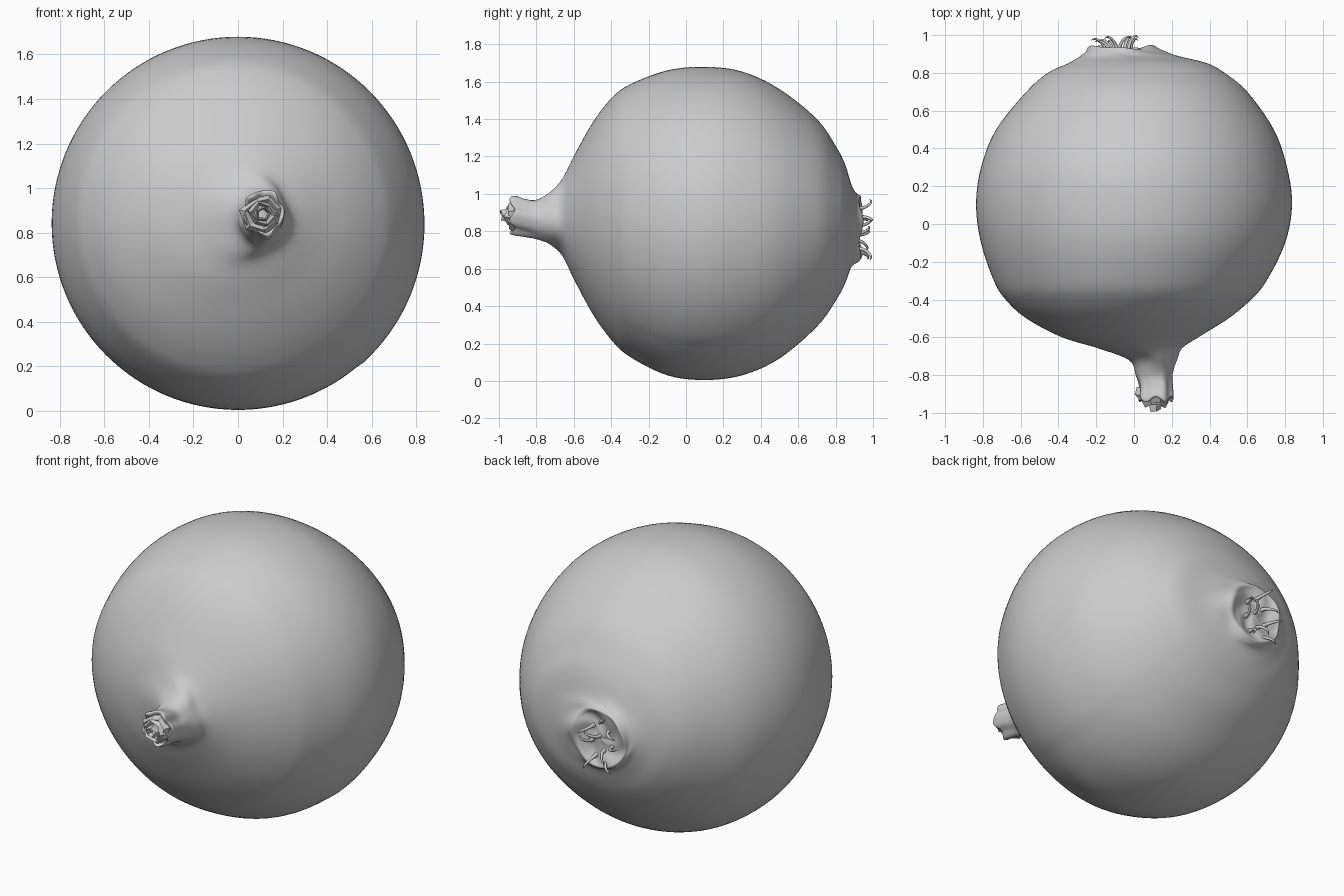
import bpy, bmesh, math, random
from mathutils import Vector

random.seed(4)
if "Cube" in bpy.data.objects:
    bpy.data.objects.remove(bpy.data.objects["Cube"])

grey = bpy.data.materials.new("plain grey")
grey.use_nodes = True
grey.diffuse_color = (0.6, 0.6, 0.6, 1)
grey.node_tree.nodes["Principled BSDF"].inputs["Base Color"].default_value = grey.diffuse_color


def loft(name, rings, caps=True):
    """Skin closed rings of points into one object."""
    bm = bmesh.new()
    loops = [[bm.verts.new(p) for p in ring] for ring in rings]
    n = len(loops[0])
    for a, b in zip(loops, loops[1:]):
        for i in range(n):
            j = (i + 1) % n
            bm.faces.new((a[i], a[j], b[j], b[i]))
    if caps:
        bm.faces.new(loops[0])
        bm.faces.new(loops[-1])
    bmesh.ops.recalc_face_normals(bm, faces=bm.faces)
    mesh = bpy.data.meshes.new(name)
    bm.to_mesh(mesh)
    bm.free()
    mesh.materials.append(grey)
    obj = bpy.data.objects.new(name, mesh)
    bpy.context.collection.objects.link(obj)
    return obj


def smooth(obj, angle):
    bpy.ops.object.select_all(action="DESELECT")
    obj.select_set(True)
    bpy.context.view_layer.objects.active = obj
    bpy.ops.object.shade_smooth_by_angle(angle=math.radians(angle))


def spline(keys, steps):
    """Catmull-Rom through the keys."""
    pts = [Vector(k) for k in keys]
    pts = [pts[0]] + pts + [pts[-1]]
    out = []
    for a, b, c, d in zip(pts, pts[1:], pts[2:], pts[3:]):
        for s in range(steps):
            t = s / steps
            out.append(0.5 * (2 * b + (c - a) * t + (2 * a - 5 * b + 4 * c - d) * t * t
                              + (3 * b - a - 3 * c + d) * t ** 3))
    return out + [pts[-1]]


def bump(x, centre, width):
    return math.exp(-((x - centre) / width) ** 2)


# Bulb: each key is y, centre x, centre z, radius x, radius z
KEYS = [
    (-.88, .11, .88, .05, .05), (-.925, .115, .885, .08, .085),
    (-.92, .115, .89, .09, .102), (-.86, .115, .875, .088, .1),
    (-.8, .105, .865, .097, .105), (-.72, .1, .87, .125, .142),
    (-.66, .035, .875, .215, .205), (-.6, -.02, .873, .36, .328),
    (-.5, -.035, .87, .535, .51), (-.4, -.03, .865, .65, .645),
    (-.3, -.02, .857, .722, .728), (-.1, -.005, .845, .805, .815),
    (.1, 0, .842, .836, .837), (.3, 0, .842, .81, .812),
    (.5, .005, .84, .735, .72), (.7, .015, .845, .585, .555),
    (.8, .012, .842, .468, .415), (.85, .02, .84, .37, .32),
    (.885, -.02, .83, .27, .22), (.915, -.06, .82, .2, .185),
    (.935, -.075, .82, .172, .168), (.925, -.08, .82, .14, .14),
    (.91, -.08, .82, .08, .08), (.918, -.08, .82, .01, .01),
]
SIDES = 128
SEAM = math.radians(-50)
rings = []
for y, cx, cz, rx, rz in spline(KEYS, 5):
    ring = []
    for i in range(SIDES):
        a = 2 * math.pi * i / SIDES
        # Folded neck
        k = 1 + bump(y, -.9, .1) * (.06 * math.cos(5 * a + .6) + .03 * math.sin(8 * a))
        k += bump(y, -.7, .05) * .05 * math.cos(4 * a + 1.2)
        # Edge of the outer skin running from neck to root
        turn = (a - SEAM) % (2 * math.pi)
        k += .005 * max(0, 1 - turn) * bump(y, .1, .5)
        # Wrinkled root plate
        plate = bump(y, .93, .03)
        dy = plate * (.008 * math.sin(3 * a + 1) + .006 * math.sin(5 * a + 40 * rx)) * min(1, rx / .1)
        dy += .014 * bump(y, -.93, .03) * math.sin(5 * a)
        ring.append((cx + k * rx * math.cos(a), y + dy, cz + k * rz * math.sin(a)))
    rings.append(ring)
smooth(loft("bulb", rings), 50)


# Dry cut scales in the neck: faceted, jagged tubes nested inside each other
def scale_layer(name, radius, front, sides, twist):
    jag = [(random.uniform(.8, 1.15), random.uniform(-.012, .012)) for _ in range(sides)]
    layers = []
    for y, k in ((-.87, 1), (front + .03, 1.1), (front, .85), (front + .025, .6)):
        layers.append([(.112 + radius * k * j * math.cos(twist + 2 * math.pi * i / sides),
                        y + d,
                        .885 + radius * k * j * math.sin(twist + 2 * math.pi * i / sides))
                       for i, (j, d) in enumerate(jag)])
    obj = loft(name, layers, caps=False)
    mod = obj.modifiers.new("thickness", "SOLIDIFY")
    mod.thickness = .005


scale_layer("outer_scale", .088, -.94, 7, .3)
scale_layer("middle_scale", .058, -.965, 6, .9)
scale_layer("inner_scale", .034, -.985, 5, .1)


# Root hairs: tapered hooks rising from the plate
def root_hair(index, x, z, lean_x, lean_z, reach):
    curve = bpy.data.curves.new(f"root_hair_{index}", "CURVE")
    curve.dimensions = "3D"
    curve.bevel_depth = .01
    curve.bevel_resolution = 2
    curve.resolution_u = 6
    curve.use_fill_caps = True
    path = [(0, 0, 1.3), (.15, .5, .9), (.55, .85, .75), (1, 1, .5), (1.3, .9, .15)]
    line = curve.splines.new("BEZIER")
    line.bezier_points.add(len(path) - 1)
    for p, (side, out, thick) in zip(line.bezier_points, path):
        p.co = (x + lean_x * side, .905 + (reach - .905) * out, z + lean_z * side)
        p.radius = thick
        p.handle_left_type = p.handle_right_type = "AUTO"
    curve.materials.append(grey)
    bpy.context.collection.objects.link(bpy.data.objects.new(curve.name, curve))


HAIRS = [
    (-.09, .92, -.05, .04, .99), (-.03, .88, .04, -.02, .995), (-.13, .87, -.06, -.01, .97),
    (-.08, .83, .05, .03, .99), (-.02, .79, .03, .03, .98), (-.15, .78, -.06, .02, .98),
    (-.1, .75, -.03, -.04, .97), (-.05, .71, .03, -.05, .99), (-.12, .69, -.05, -.03, .975),
]
for i, hair in enumerate(HAIRS):
    root_hair(i + 1, *hair)
